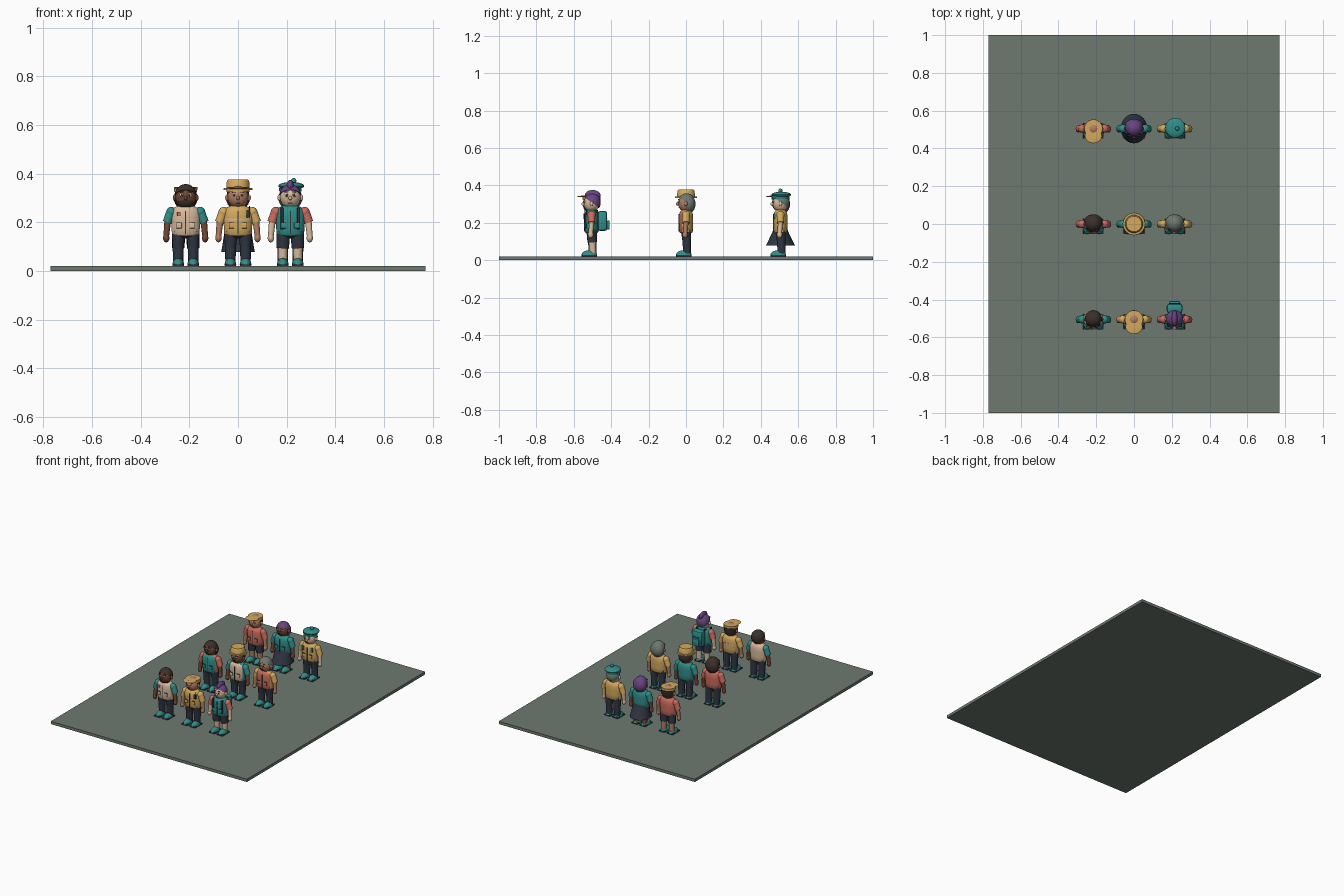
import bpy, bmesh, math
from mathutils import Vector, Matrix

cube = bpy.data.objects.get("Cube")
if cube:
    bpy.data.objects.remove(cube, do_unlink=True)

PALETTE = {
    "sage_grey": (0.155, 0.19, 0.16), "yellow": (0.66, 0.40, 0.11),
    "teal": (0.03, 0.27, 0.25), "navy": (0.03, 0.037, 0.055),
    "coral": (0.60, 0.15, 0.11), "purple": (0.14, 0.06, 0.22),
    "beige": (0.71, 0.50, 0.34), "tan": (0.45, 0.21, 0.12),
    "brown": (0.17, 0.065, 0.035), "dark_brown": (0.045, 0.03, 0.024),
}
MATS = {}
for label, rgb in PALETTE.items():
    m = bpy.data.materials.new(label)
    m.use_nodes = True
    m.diffuse_color = (*rgb, 1)
    bsdf = m.node_tree.nodes["Principled BSDF"]
    bsdf.inputs["Base Color"].default_value = (*rgb, 1)
    bsdf.inputs["Roughness"].default_value = 0.8
    MATS[label] = m

origin = Vector((0, 0, 0))
prefix = ""


def finish(bm, name, *colours, smooth=True):
    bmesh.ops.recalc_face_normals(bm, faces=bm.faces)
    for f in bm.faces:
        f.smooth = smooth
    for e in bm.edges:
        if len(e.link_faces) == 2 and e.calc_face_angle() > math.radians(40):
            e.smooth = False
    mesh = bpy.data.meshes.new(prefix + name)
    bm.to_mesh(mesh)
    bm.free()
    for c in colours:
        mesh.materials.append(MATS[c])
    ob = bpy.data.objects.new(prefix + name, mesh)
    ob.location = origin
    bpy.context.collection.objects.link(ob)
    return ob


def ball(name, colour, c, r, cut=None):
    """Ellipsoid; cut = (point, normal) keeps the side the normal points to."""
    bm = bmesh.new()
    bmesh.ops.create_uvsphere(bm, u_segments=20, v_segments=12, radius=1)
    bmesh.ops.transform(bm, verts=bm.verts,
                        matrix=Matrix.Translation(c) @ Matrix.Diagonal((*r, 1)))
    if cut:
        res = bmesh.ops.bisect_plane(bm, geom=bm.verts[:] + bm.edges[:] + bm.faces[:],
                                     plane_co=cut[0], plane_no=cut[1], clear_inner=True)
        bmesh.ops.contextual_create(
            bm, geom=[e for e in res["geom_cut"] if isinstance(e, bmesh.types.BMEdge)])
    return finish(bm, name, colour)


def box(name, colour, c, size, bevel=0.0):
    bm = bmesh.new()
    bmesh.ops.create_cube(bm, size=1)
    bmesh.ops.transform(bm, verts=bm.verts,
                        matrix=Matrix.Translation(c) @ Matrix.Diagonal((*size, 1)))
    if bevel:
        bmesh.ops.bevel(bm, geom=bm.edges[:], offset=bevel, segments=2,
                        profile=0.5, affect="EDGES")
    return finish(bm, name, colour, smooth=bevel > 0)


def limb(name, colour, a, b, r1, r2):
    a, b = Vector(a), Vector(b)
    bm = bmesh.new()
    bmesh.ops.create_cone(bm, cap_ends=True, segments=16, radius1=r1, radius2=r2,
                          depth=(b - a).length)
    rot = (b - a).to_track_quat("Z", "Y").to_matrix().to_4x4()
    bmesh.ops.transform(bm, verts=bm.verts, matrix=Matrix.Translation((a + b) / 2) @ rot)
    return finish(bm, name, colour)


def lathe(name, colours, profile, c=(0, 0, 0), rule=None, seg=32):
    """Stack of ellipses given as (half width, half depth, z)."""
    bm = bmesh.new()
    rings = [[bm.verts.new((c[0] + w * math.cos(math.tau * i / seg),
                            c[1] + d * math.sin(math.tau * i / seg), c[2] + z))
              for i in range(seg)] for w, d, z in profile]
    for lo, hi in zip(rings, rings[1:]):
        for i in range(seg):
            j = (i + 1) % seg
            bm.faces.new((lo[i], lo[j], hi[j], hi[i]))
    bm.faces.new(rings[0])
    bm.faces.new(rings[-1])
    if rule:
        for f in bm.faces:
            f.material_index = int(rule(f.calc_center_median()))
    return finish(bm, name, *colours)


def hat_parts(kind, colour):
    if kind == "visor":
        lathe("visor_band", [colour], [(.047, .047, .325), (.048, .048, .345)])
        ball("visor_peak", colour, (0, -.04, .341), (.045, .038, .004))
    elif kind == "bucket":
        lathe("hat_brim", [colour], [(.06, .06, .333), (.058, .058, .341)])
        lathe("hat_crown", [colour], [(.048, .048, .335), (.046, .046, .37), (.041, .041, .377)])
    elif kind == "beret":
        lathe("beret_band", [colour], [(.045, .045, .327), (.047, .047, .342)])
        ball("beret_top", colour, (0.004, 0.004, .350), (.053, .053, .016))
        ball("beret_bobble", colour, (.014, 0, .371), (.011, .011, .012))
    elif kind == "crest":
        ball("hair_crest", colour, (0, .006, .348), (.016, .042, .027))


def person(name, x, y, skin, hair, top, front, sleeve, hat=None, hat_colour=None,
           shorts=False, skirt=False, bob=False):
    global origin, prefix
    origin, prefix = Vector((x, y, 0)), name + "_"
    # legs, feet and arms, mirrored
    for side, s in (("left", 1), ("right", -1)):
        lx = s * .031
        box(side + "_sole", "navy", (lx, -.012, .0245), (.047, .083, .009), .003)
        ball(side + "_shoe", "teal", (lx, -.012, .027), (.024, .042, .026),
             ((0, 0, .027), (0, 0, 1)))
        bare = shorts or skirt
        limb(side + "_lower_leg", skin if bare else "navy", (lx, .006, .035),
             (lx, .004, .105), .018 if bare else .021, .02 if bare else .023)
        limb(side + "_upper_leg", "navy", (lx, .004, .095 if shorts else .10),
             (lx * .93, 0, .165), .026 if shorts else .023, .028)
        ball(side + "_shoulder", sleeve, (s * .059, 0, .242), (.021, .022, .022))
        limb(side + "_sleeve", sleeve, (s * .059, 0, .245), (s * .076, 0, .2), .02, .019)
        limb(side + "_forearm", skin, (s * .074, 0, .205), (s * .08, -.004, .145), .014, .012)
        ball(side + "_hand", skin, (s * .08, -.005, .136), (.013, .015, .018))
        # ears and eyes
        ball(side + "_ear", skin, (s * .045, 0, .302), (.008, .009, .013))
        ball(side + "_eye", "beige", (s * .016, -.0385, .312), (.008, .004, .008))
        ball(side + "_pupil", "dark_brown", (s * .016, -.0425, .312), (.004, .002, .005))
        box(side + "_eyebrow", hair, (s * .016, -.040, .325), (.016, .005, .004))
        # chest pockets
        box(side + "_pocket", front, (s * .027, -.0365, .187), (.022, .006, .022), .001)
        box(side + "_pocket_flap", "navy", (s * .027, -.037, .199), (.022, .007, .002))
    ball("hips", "navy", (0, 0, .16), (.056, .036, .026))
    # torso with a differently coloured front
    lathe("torso", [top, front],
          [(.050, .032, .146), (.057, .036, .152), (.058, .037, .18), (.061, .038, .22),
           (.060, .037, .243), (.050, .032, .260), (.026, .022, .270)],
          rule=lambda p: p.y < -.02 and abs(p.x) < .048)
    box("zip", "navy", (0, -.0355, .20), (.004, .008, .095))
    limb("neck", skin, (0, 0, .255), (0, 0, .28), .019, .018)
    # head
    ball("head", skin, (0, 0, .304), (.043, .042, .047))
    ball("nose", skin, (0, -.045, .300), (.007, .009, .009))
    box("mouth", "dark_brown", (0, -.0385, .280), (.018, .004, .003))
    if hat != "visor":
        ball("hair", hair, (0, .003, .308), (.046, .046, .050),
             ((0, -.012, .318), (0, .55, .8)))
    else:
        lathe("hair", [hair], [(.036, .032, .278), (.044, .040, .30), (.045, .043, .33)],
              (0, .006, 0))
        ball("face", skin, (0, -.005, .304), (.043, .041, .044))
    if bob:
        ball("hair_bob", hair, (0, .013, .300), (.049, .038, .05),
             ((0, -.004, 0), (0, 1, 0)))
    if skirt:
        lathe("skirt", ["navy"], [(.070, .078, .078), (.068, .075, .084),
                                  (.058, .045, .145), (.054, .036, .17)])
    hat_parts(hat, hat_colour)


# ground plate
box("ground_plate", "sage_grey", (0, 0, .01), (1.54, 2, .02))

COL, ROW = .215, .505
# front row
person("front_right_person", -COL, -ROW, "brown", "dark_brown", "beige", "beige", "teal")
box("badge", "coral", (-.027, -.037, .235), (.016, .006, .016), .001)
ball("beard", "dark_brown", (0, -.004, .287), (.041, .041, .032),
     ((0, -.02, .279), (0, -.5, -.85)))

person("front_middle_person", 0, -ROW, "tan", "dark_brown", "yellow", "yellow", "yellow",
       "visor", "yellow")
lathe("reflective_band", ["beige"], [(.0605, .0385, .208), (.0615, .039, .217)])
box("radio", "navy", (.042, -.036, .235), (.016, .012, .03), .002)
limb("radio_aerial", "navy", (.047, -.036, .245), (.047, -.036, .268), .002, .002)

person("front_left_person", COL, -ROW, "beige", "purple", "teal", "teal", "coral",
       "crest", "purple", shorts=True)
box("backpack", "teal", (0, .058, .21), (.084, .05, .108), .014)
box("backpack_pocket", "teal", (0, .087, .188), (.056, .02, .05), .007)
box("backpack_flap", "navy", (0, .084, .222), (.06, .003, .004))
for s in (-1, 1):
    box("backpack_strap", "navy", (s * .034, -.033, .215), (.011, .01, .09), .002)
    limb("strap_top", "navy", (s * .034, -.033, .255), (s * .03, .035, .262), .006, .006)

# middle row
person("centre_right_person", -COL, 0, "brown", "dark_brown", "coral", "teal", "coral",
       bob=True)
person("centre_person", 0, 0, "brown", "dark_brown", "teal", "beige", "teal",
       "bucket", "yellow")
person("centre_left_person", COL, 0, "tan", "sage_grey", "yellow", "coral", "yellow",
       bob=True)

# back row
person("back_right_person", -COL, ROW, "tan", "dark_brown", "coral", "coral", "coral",
       "visor", "yellow", shorts=True)
person("back_middle_person", 0, ROW, "brown", "purple", "teal", "teal", "teal",
       skirt=True, bob=True)
person("back_left_person", COL, ROW, "beige", "sage_grey", "yellow", "yellow", "yellow",
       "beret", "teal")
for s in (-1, 1):
    box("jacket_stripe", "teal", (s * .034, -.034, .235), (.014, .009, .03), .002)
